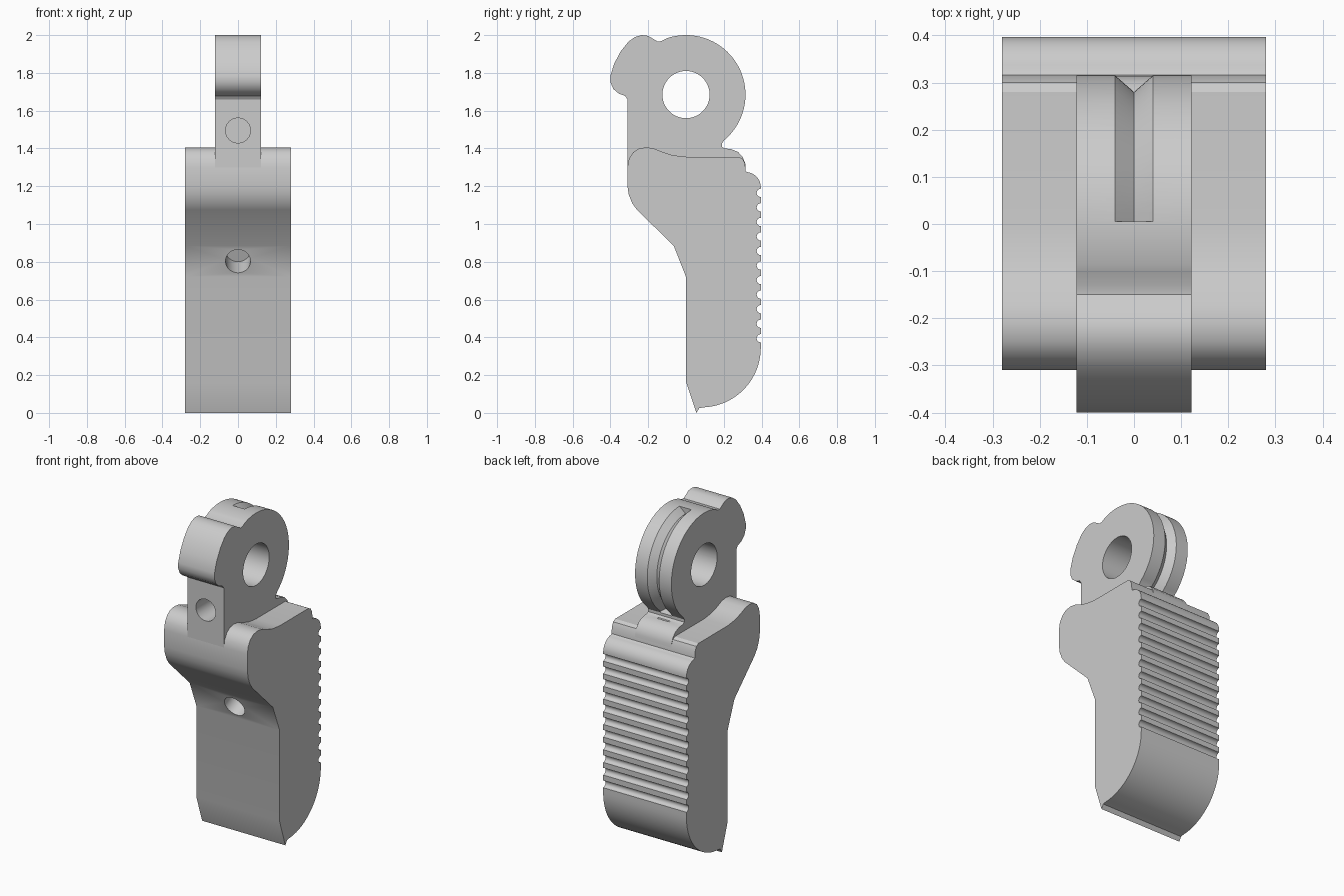
import bpy, bmesh
from math import sin, cos, radians
from mathutils import Vector, Matrix

if "Cube" in bpy.data.objects:
    bpy.data.objects.remove(bpy.data.objects["Cube"], do_unlink=True)

grey = bpy.data.materials.new("plain grey")
grey.use_nodes = True
COLOUR = (0.6, 0.6, 0.6, 1)
grey.diffuse_color = COLOUR
grey.node_tree.nodes["Principled BSDF"].inputs["Base Color"].default_value = COLOUR

RING_Z, RING_R = 1.685, 0.315


def arc(cy, cz, r, start, end, n):
    angles = [radians(start + (end - start) * i / n) for i in range(n + 1)]
    return [(cy + r * cos(a), cz + r * sin(a)) for a in angles]


def finish(name, bm):
    bmesh.ops.recalc_face_normals(bm, faces=bm.faces)
    mesh = bpy.data.meshes.new(name)
    bm.to_mesh(mesh)
    bm.free()
    mesh.materials.append(grey)
    obj = bpy.data.objects.new(name, mesh)
    bpy.context.collection.objects.link(obj)
    return obj


def extrude_profile(name, points, half_width):
    """Side profile in (y, z), extruded across x."""
    bm = bmesh.new()
    face = bm.faces.new([bm.verts.new((-half_width, y, z)) for y, z in points])
    new = bmesh.ops.extrude_face_region(bm, geom=[face])["geom"]
    verts = [v for v in new if isinstance(v, bmesh.types.BMVert)]
    bmesh.ops.translate(bm, verts=verts, vec=(2 * half_width, 0, 0))
    return finish(name, bm)


def drill(name, centre, direction, radius, depth):
    """Round cutter reaching the same depth on both sides of its centre."""
    bm = bmesh.new()
    turn = Vector(direction).to_track_quat('Z', 'Y').to_matrix().to_4x4()
    bmesh.ops.create_cone(bm, cap_ends=True, segments=48, radius1=radius,
                          radius2=radius, depth=2 * depth,
                          matrix=Matrix.Translation(centre) @ turn)
    return finish(name, bm)


def cut(target, cutters):
    for c in cutters:
        c.hide_render = True
        mod = target.modifiers.new(c.name, 'BOOLEAN')
        mod.operation, mod.solver, mod.object = 'DIFFERENCE', 'EXACT', c
    deps = bpy.context.evaluated_depsgraph_get()
    mesh = bpy.data.meshes.new_from_object(target.evaluated_get(deps))
    target.modifiers.clear()
    target.data = mesh
    for c in cutters:
        bpy.data.objects.remove(c, do_unlink=True)


# Body: rounded shoulder, ribbed back, curved foot with a thin lip
body_profile = [(-0.31, 1.2), (-0.31, 1.3), (-0.302, 1.345), (-0.28, 1.38),
                (-0.25, 1.4), (-0.21, 1.406), (-0.17, 1.4), (-0.12, 1.38),
                (-0.07, 1.364), (0, 1.356), (0.28, 1.356), (0.3, 1.345),
                (0.312, 1.32), (0.316, 1.28)]
body_profile += arc(0.316, 1.195, 0.08, 85, 0, 8)
for i in range(11):
    body_profile += arc(0.396, 1.165 - 0.077 * i, 0.022, 90, 270, 8)
body_profile += arc(0.08, 0.345, 0.316, 0, -88, 20)
body_profile += [(0.07, 0.025), (0.055, 0), (0, 0.165), (0, 0.72),
                 (-0.065, 0.885), (-0.26, 1.075), (-0.285, 1.11), (-0.303, 1.155)]
body = extrude_profile("body", body_profile, 0.28)
cut(body, [drill("lower_hole_cutter", (0, -0.033, 0.803), (0, 0.91, 0.41), 0.066, 0.14)])

# Head: neck, front knob and pivot ring in one narrow plate
head_profile = [(-0.31, 1.3), (-0.31, 1.66), (-0.322, 1.678), (-0.355, 1.69),
                (-0.385, 1.715), (-0.4, 1.75), (-0.4, 1.785), (-0.38, 1.85),
                (-0.345, 1.915), (-0.305, 1.965), (-0.27, 1.99), (-0.235, 2),
                (-0.2, 1.996), (-0.17, 1.978), (-0.15, 1.966), (-0.13, 1.968)]
head_profile += arc(0, RING_Z, RING_R, 109, -50, 48)
head_profile += [(0.19, 1.425), (0.19, 1.408), (0.205, 1.4), (0.24, 1.396),
                 (0.275, 1.382), (0.3, 1.355), (0.314, 1.32), (0.314, 1.25),
                 (0.25, 1.2), (-0.2, 1.2)]
head = extrude_profile("pivot_head", head_profile, 0.122)

# V groove swept round the back of the ring
bm = bmesh.new()
section = [(0, 0.28), (0.04, RING_R), (0.04, 0.36), (-0.04, 0.36), (-0.04, RING_R)]
rings = []
for step in range(37):
    a = radians(89 - 143 * step / 36)
    rings.append([bm.verts.new((x, r * cos(a), RING_Z + r * sin(a))) for x, r in section])
for p, q in zip(rings, rings[1:]):
    for i in range(5):
        j = (i + 1) % 5
        bm.faces.new((p[i], p[j], q[j], q[i]))
bm.faces.new(rings[0])
bm.faces.new(rings[-1])
groove = finish("groove_cutter", bm)

cut(head, [groove,
           drill("pivot_hole_cutter", (0, 0, RING_Z), (1, 0, 0), 0.125, 0.3),
           drill("neck_hole_cutter", (0, -0.31, 1.495), (0, 1, 0), 0.066, 0.15)])

# Smooth curves, sharp edges
for obj in (body, head):
    bpy.ops.object.select_all(action='DESELECT')
    obj.select_set(True)
    bpy.context.view_layer.objects.active = obj
    bpy.ops.object.shade_smooth_by_angle(angle=radians(28))
